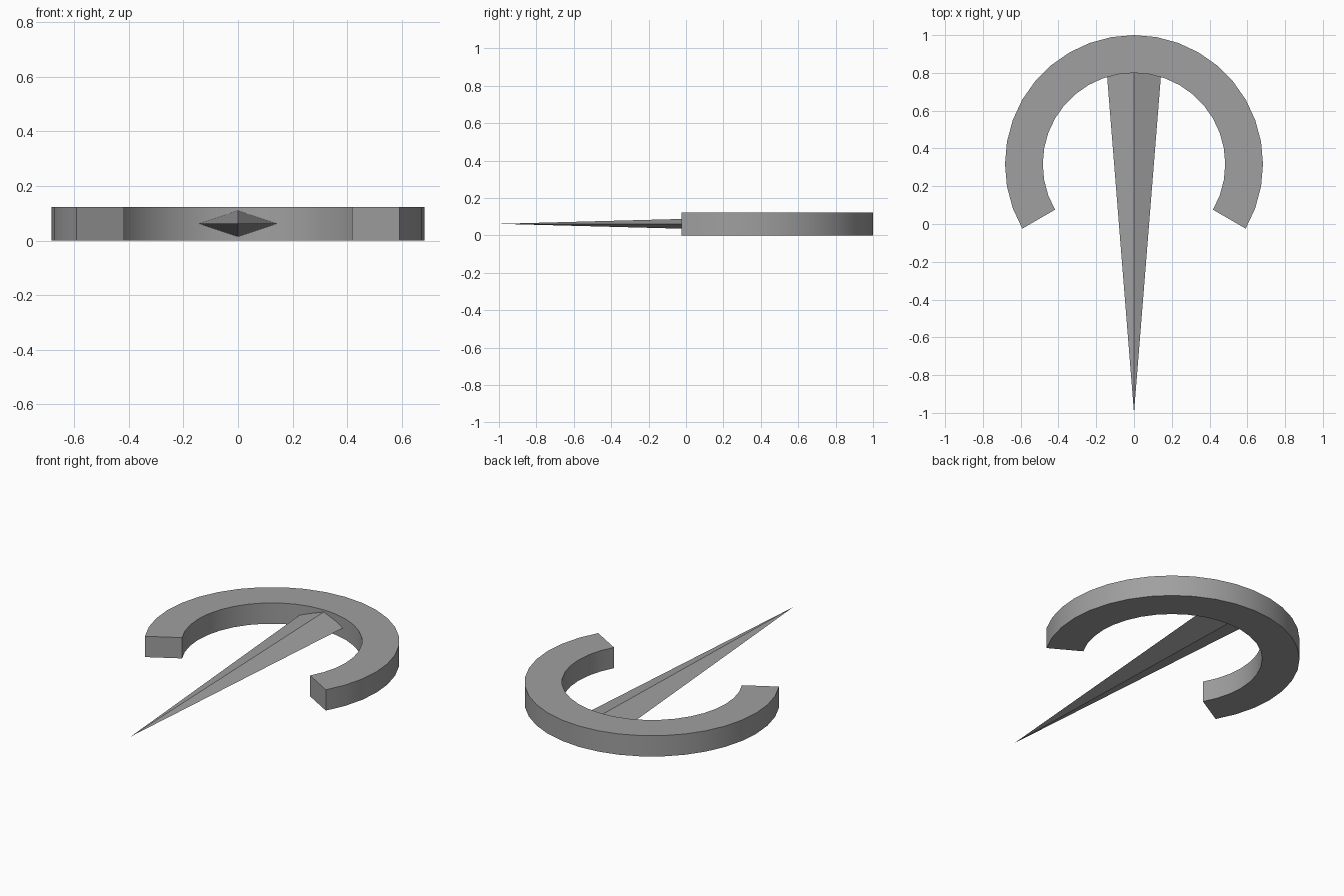
import bpy, bmesh
from math import radians, cos, sin
from mathutils import Vector

cube = bpy.data.objects.get("Cube")
if cube:
    bpy.data.objects.remove(cube, do_unlink=True)

# Single plain grey
grey = bpy.data.materials.new("plain_grey")
grey.use_nodes = True
colour = (0.35, 0.35, 0.35, 1)
grey.diffuse_color = colour
grey.node_tree.nodes["Principled BSDF"].inputs["Base Color"].default_value = colour

THICK = 0.123
CENTRE_Y = 0.317
OUTER, INNER = 0.683, 0.483


def make_object(name, bm):
    bmesh.ops.recalc_face_normals(bm, faces=bm.faces)
    mesh = bpy.data.meshes.new(name)
    bm.to_mesh(mesh)
    bm.free()
    mesh.materials.append(grey)
    obj = bpy.data.objects.new(name, mesh)
    bpy.context.collection.objects.link(obj)
    return obj


# Open ring: a rectangular section swept through 240 degrees
def open_ring(segments=24, start=-30, sweep=240):
    bm = bmesh.new()
    rings = []
    for i in range(segments + 1):
        a = radians(start + sweep * i / segments)
        rings.append([bm.verts.new((r * cos(a), CENTRE_Y + r * sin(a), z))
                      for r, z in ((INNER, 0), (OUTER, 0), (OUTER, THICK), (INNER, THICK))])
    for a, b in zip(rings, rings[1:]):
        for k in range(4):
            n = (k + 1) % 4
            bm.faces.new((a[k], a[n], b[n], b[k]))
    bm.faces.new(rings[0])
    bm.faces.new(rings[-1])
    return make_object("open_ring", bm)


# Pin: a long diamond-section spike whose root is buried in the ring
def pin(root_y=0.84, half_width=0.147, half_height=0.049):
    bm = bmesh.new()
    mid = THICK / 2
    root = [bm.verts.new(Vector((x, root_y, mid + z))) for x, z in
            ((half_width, 0), (0, half_height), (-half_width, 0), (0, -half_height))]
    tip = bm.verts.new((0, -1, mid))
    bm.faces.new(root)
    for k in range(4):
        bm.faces.new((root[k], root[(k + 1) % 4], tip))
    return make_object("pin", bm)


ring = open_ring()
pin()

# Smooth the curved walls, keep the rims sharp
bpy.ops.object.select_all(action="DESELECT")
ring.select_set(True)
bpy.context.view_layer.objects.active = ring
bpy.ops.object.shade_smooth_by_angle(angle=radians(30))
